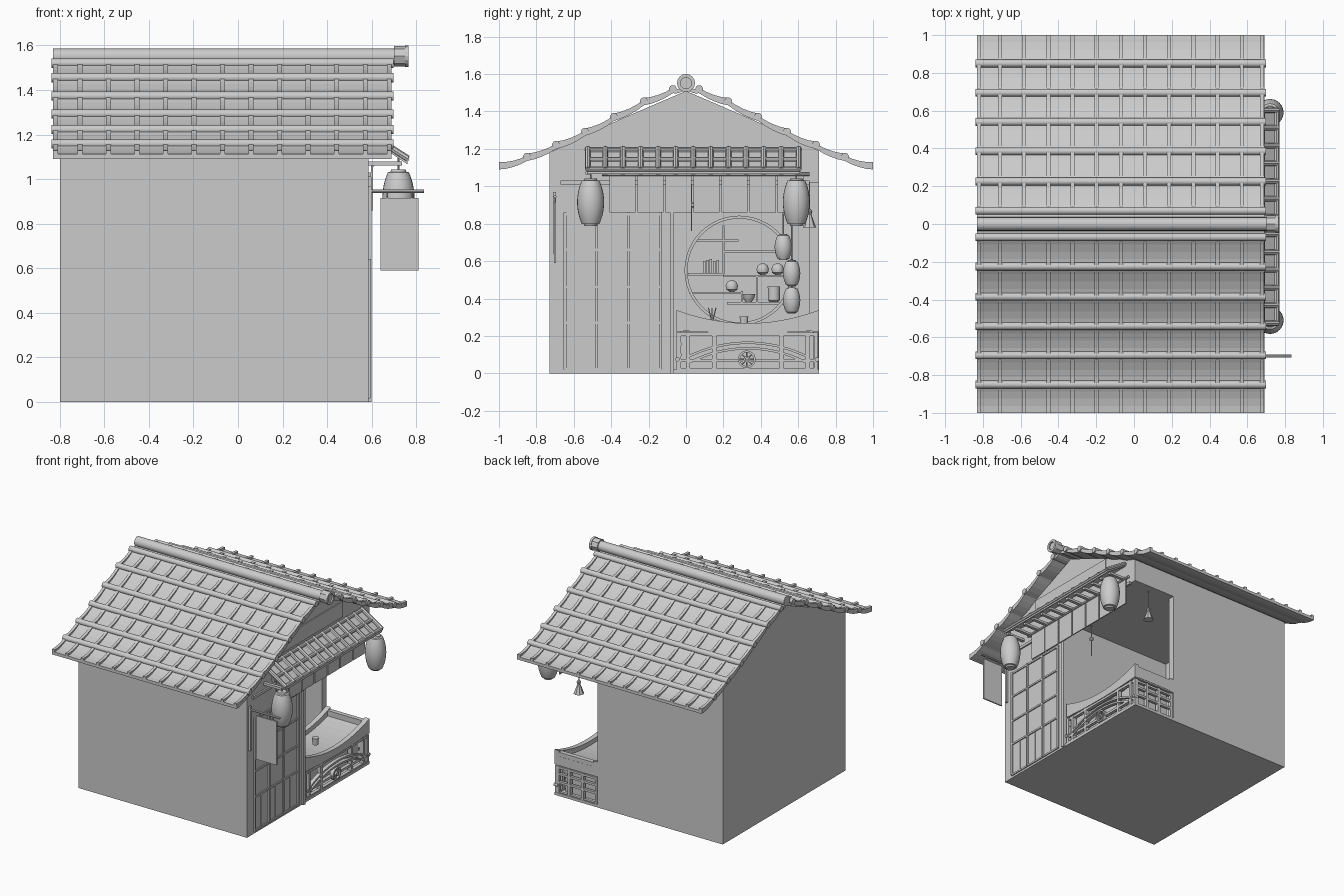
import bpy, bmesh
from math import sin, cos, pi
from mathutils import Vector

if "Cube" in bpy.data.objects:
    bpy.data.objects.remove(bpy.data.objects["Cube"])


def part(name, build, smooth=False):
    bm = bmesh.new()
    build(bm)
    bmesh.ops.recalc_face_normals(bm, faces=bm.faces)
    me = bpy.data.meshes.new(name)
    bm.to_mesh(me)
    bm.free()
    ob = bpy.data.objects.new(name, me)
    bpy.context.collection.objects.link(ob)
    if smooth:
        bpy.ops.object.select_all(action='DESELECT')
        ob.select_set(True)
        bpy.context.view_layer.objects.active = ob
        bpy.ops.object.shade_smooth_by_angle(angle=0.7)
    return ob


def loft(bm, rings, closed=False):
    """Skin equal-length loops of points; cap the ends unless closed."""
    vs = [[bm.verts.new(p) for p in r] for r in rings]
    n = len(vs[0])
    for k in range(len(vs) if closed else len(vs) - 1):
        a, b = vs[k], vs[(k + 1) % len(vs)]
        for i in range(n):
            bm.faces.new((a[i], a[(i + 1) % n], b[(i + 1) % n], b[i]))
    if not closed:
        bm.faces.new(vs[0])
        bm.faces.new(vs[-1])


def prism_x(bm, pts, x0, x1):
    loft(bm, [[(x, y, z) for y, z in pts] for x in (x0, x1)])


def box(bm, x0, x1, y0, y1, z0, z1):
    prism_x(bm, [(y0, z0), (y1, z0), (y1, z1), (y0, z1)], x0, x1)


def rod(bm, p, q, r, n=10):
    p, q = Vector(p), Vector(q)
    d = (q - p).normalized()
    u = d.orthogonal().normalized()
    w = d.cross(u)
    loft(bm, [[c + r * (cos(2 * pi * i / n) * u + sin(2 * pi * i / n) * w) for i in range(n)] for c in (p, q)])


def lathe(bm, prof, loc, n=20):
    x, y, z = loc
    loft(bm, [[(x + r * cos(2 * pi * i / n), y + r * sin(2 * pi * i / n), z + h) for i in range(n)] for r, h in prof])


def arc(bm, x0, x1, c, ri, ro, n=40, a0=0.0, a1=2 * pi):
    full = a1 - a0 > 6.28
    rings = []
    for k in range(n if full else n + 1):
        a = a0 + (a1 - a0) * k / n
        rings.append([(x, c[0] + r * cos(a), c[1] + r * sin(a)) for x, r in ((x0, ri), (x0, ro), (x1, ro), (x1, ri))])
    loft(bm, rings, full)


# House body with a hollow shop corner and a round display niche
body = part("house_body", lambda bm: prism_x(
    bm, [(-.73, 0), (.71, 0), (.71, 1.19), (.36, 1.355), (0, 1.51), (-.36, 1.355), (-.73, 1.18)], -.8, .585))
room_plan = [(-.35, -.065), (.7, -.065), (.7, .8), (.23, .8), (.23, .66), (-.35, .66)]
room = part("room_cutter", lambda bm: loft(bm, [[(x, y, z) for x, y in room_plan] for z in (.02, 1.02)]))
niche = part("niche_cutter", lambda bm: rod(bm, (-.47, .285, .55), (-.3, .285, .55), .28, 48))
for cut in (room, niche):
    m = body.modifiers.new(cut.name, 'BOOLEAN')
    m.operation, m.solver, m.object = 'DIFFERENCE', 'EXACT', cut
    bpy.context.view_layer.objects.active = body
    bpy.ops.object.modifier_apply(modifier=m.name)
    cut.hide_render = True
    cut.hide_viewport = True

# Main roof: sagging tile rows, raised tile seams, long bars and ridge
Y = [0, .07, .225, .385, .54, .695, .85, 1.0]
Z = [1.545, 1.52, 1.455, 1.372, 1.292, 1.222, 1.158, 1.112]


def row(i, lift0=0.0, lift1=0.0):
    out = []
    for k in range(5):
        t = k / 4
        out.append((Y[i] + (Y[i + 1] - Y[i]) * t,
                    Z[i] + (Z[i + 1] - Z[i]) * t - .04 * t * (1 - t) + lift0 + (lift1 - lift0) * t))
    return out


def roof_slab(bm):
    for s in (-1, 1):
        top = [p for i in range(7) for p in row(i)[:4]] + [(Y[-1], Z[-1])]
        prism_x(bm, [(s * y, z) for y, z in top] + [(s * y, z - .022) for y, z in reversed(top)], -.83, .69)


def roof_seams(bm):
    for s in (-1, 1):
        for i in range(1, 7):
            pts = row(i, .006, .017) + [(y, z - .01) for y, z in reversed(row(i))]
            for k in range(13):
                x = max(-.83, min(.668, -.848 + .128 * k))
                prism_x(bm, [(s * y, z) for y, z in pts], x, x + .021)


def roof_bars(bm):
    for s in (-1, 1):
        for y, z in zip(Y[1:-1], Z[1:-1]):
            rod(bm, (-.838, s * y, z), (.698, s * y, z), .021, 12)


part("roof_slab", roof_slab)
part("roof_tile_seams", roof_seams)
part("roof_tile_bars", roof_bars, True)
part("roof_ridge", lambda bm: rod(bm, (-.83, 0, 1.55), (.71, 0, 1.55), .036, 16), True)


def ridge_cap(bm):
    rod(bm, (.70, 0, 1.552), (.755, 0, 1.552), .046, 8)
    arc(bm, .75, .766, (0, 1.552), .03, .048, 16)


part("ridge_end_cap", ridge_cap)


# Awning over the shop front
def awning(bm):
    line = [(.585, 1.20), (.67, 1.145), (.76, 1.085)]
    loft(bm, [[(x, y, z) for x, z in line] + [(x, y, z - .018) for x, z in reversed(line)] for y in (-.53, .61)])
    for x, z in ((.60, 1.193), (.68, 1.142), (.755, 1.092)):
        rod(bm, (x, -.53, z), (x, .61, z), .014, 8)
    for k in range(13):
        y = -.525 + k * .094
        rod(bm, (.59, y, 1.202), (.762, y, 1.092), .015, 8)
        box(bm, .585, .735, y - .012, y + .012, 1.062, 1.08)


part("awning", awning, True)


# Cloth panels under the awning
def curtains(bm):
    rod(bm, (.605, -.45, 1.065), (.605, .66, 1.065), .01, 8)
    for k in range(7):
        y = -.41 + k * .15
        box(bm, .598, .606, y, y + .14, .86, 1.07)


part("curtain_panels", curtains)


# Facade woodwork: corner posts, beams, sliding door bars, wall board
def facade(bm):
    for y in (-.655, -.485, -.315, -.145):
        box(bm, .58, .597, y, y + .015, .02, .86)
    for y in (-.57, -.40, -.23):
        box(bm, .58, .59, y, y + .01, .02, .27)
    for z in (.02, .27, .46, .66, .85):
        box(bm, .58, .593, -.65, -.13, z - .005, z + .008)
    box(bm, .58, .6, -.085, -.065, 0, 1.02)
    box(bm, .58, .597, -.67, .66, 1.01, 1.03)
    box(bm, .58, .592, -.39, .39, 1.22, 1.335)
    box(bm, .58, .6, -.71, -.695, .64, .97)


part("facade_woodwork", facade)


# Serving counter with sagging rim, arched fretwork and wheel
def sag(y, lo, rise):
    return lo + rise * ((y - .33) / .38) ** 2


def sag_strip(bm, x0, x1, top, bottom):
    ys = [-.05 + .76 * k / 12 for k in range(13)]
    prism_x(bm, [(y, sag(y, *top)) for y in ys] + [(y, sag(y, *bottom)) for y in reversed(ys)], x0, x1)


def counter(bm):
    sag_strip(bm, .23, .565, (.235, .06), (.215, .02))
    for x in (.23, .55):
        sag_strip(bm, x, x + .036, (.268, .07), (.215, .015))
    for y in (-.05, .675):
        box(bm, .235, .58, y, y + .033, .225, .325)
    box(bm, .25, .53, -.03, .66, .02, .225)
    # front rails and posts
    for z in (.01, .06, .2):
        box(bm, .555, .58, -.04, .70, z, z + .018)
    for y in (-.05, .0, .14, .50, .64, .685):
        box(bm, .552, .583, y, y + .022, 0, .22)
    # side rails and posts
    for y in (-.05, .68):
        for z in (.01, .09, .15, .2):
            box(bm, .24, .58, y + .005, y + .025, z, z + .016)
        for x in (.235, .35, .46):
            box(bm, x, x + .02, y, y + .028, 0, .22)


def fretwork(bm):
    for ro in (.72, .69):
        arc(bm, .558, .586, (.33, -.55), ro - .013, ro, 24, pi / 2 - .47, pi / 2 + .47)
    arc(bm, .56, .59, (.325, .075), .036, .047, 24)
    arc(bm, .56, .593, (.325, .075), .008, .017, 12)
    for k in range(8):
        a = k * pi / 4
        rod(bm, (.578, .325 + .012 * cos(a), .075 + .012 * sin(a)), (.578, .325 + .04 * cos(a), .075 + .04 * sin(a)), .004, 6)
    for y in (-.045, .70):
        rod(bm, (.56, y, .075), (.592, y, .075), .012, 10)


part("counter", counter)
part("counter_fretwork", fretwork, True)


# Round display shelf in the back of the room
def shelf(bm):
    arc(bm, -.37, -.325, (.285, .55), .277, .293, 48)
    for y0, y1, z in ((.01, .2, .53), (.05, .28, .71), (.2, .38, .65), (.3, .55, .65), (.2, .55, .52),
                      (.02, .3, .43), (.22, .54, .375)):
        box(bm, -.45, -.34, y0, y1, z - .006, z + .006)
    for y, z0, z1 in ((.2, .53, .79), (.3, .38, .44), (.38, .37, .52)):
        box(bm, -.45, -.34, y - .006, y + .006, z0, z1)
    for k in range(5):
        box(bm, -.43, -.36, .09 + k * .018, .104 + k * .018, .535, .60 + .006 * (k % 3))


def pottery(bm):
    ball = [(.012, 0), (.03, .012), (.034, .032), (.026, .052), (.012, .06)]
    for y, z in ((.245, .436), (.41, .526), (.49, .526)):
        lathe(bm, ball, (-.39, y, z), 14)
    lathe(bm, [(.02, 0), (.032, .01), (.034, .085), (.03, .085)], (-.39, .47, .38), 14)
    lathe(bm, [(.015, 0), (.03, .02), (.037, .045), (.033, .045)], (-.39, .335, .38), 14)
    # tableware on the counter
    lathe(bm, [(.02, 0), (.024, .05), (.02, .05)], (.42, .31, .255), 14)
    lathe(bm, [(.03, 0), (.04, .02), (.036, .02)], (.40, .14, .262), 14)
    for d in (-.02, 0, .02):
        rod(bm, (.40, .14, .27), (.40 + d, .14 + d, .35), .003, 6)


part("display_shelf", shelf)
part("pottery", pottery, True)


# Lanterns, large at the awning ends and a string of small ones inside
def lantern(bm, loc, r, h, cord):
    prof = [(r * .45, -h), (r * .5, -h * .92)]
    prof += [(r * max(.5, cos(t * 1.05) ** .6), h * .9 * t) for t in [-1 + k / 6 for k in range(13)]]
    prof += [(r * .5, h * .92), (r * .45, h)]
    lathe(bm, prof, loc, 24)
    x, y, z = loc
    rod(bm, (x, y, z + h), (x, y, z + h + cord), .004, 6)


for nm, y in (("front", -.51), ("rear", .59)):
    part("lantern_" + nm, lambda bm: lantern(bm, (.72, y, .915), .072, .128, .06), True)


def small_lanterns(bm):
    for y, z, c in ((.52, .675, .27), (.565, .535, .4), (.565, .39, .06)):
        lantern(bm, (-.2, y, z), .046, .07, c)


part("small_lanterns", small_lanterns, True)


# Hanging sign on a bracket
def sign(bm):
    rod(bm, (.585, -.70, .945), (.835, -.70, .945), .008, 8)
    box(bm, .64, .81, -.705, -.695, .59, .915)
    for x in (.67, .78):
        rod(bm, (x, -.70, .91), (x, -.70, .945), .004, 6)


part("hanging_sign", sign)


# Tassel and charm hanging from the shop ceiling
def charms(bm):
    rod(bm, (.42, .66, .88), (.42, .66, 1.02), .003, 6)
    lathe(bm, [(.006, .1), (.016, .085), (.01, .07), (.036, 0), (.02, 0)], (.42, .66, .78), 8)
    rod(bm, (.42, .03, .76), (.42, .03, 1.02), .003, 6)
    lathe(bm, [(.004, -.016), (.015, -.008), (.015, .008), (.004, .016)], (.42, .03, .9), 10)


part("hanging_charms", charms)
